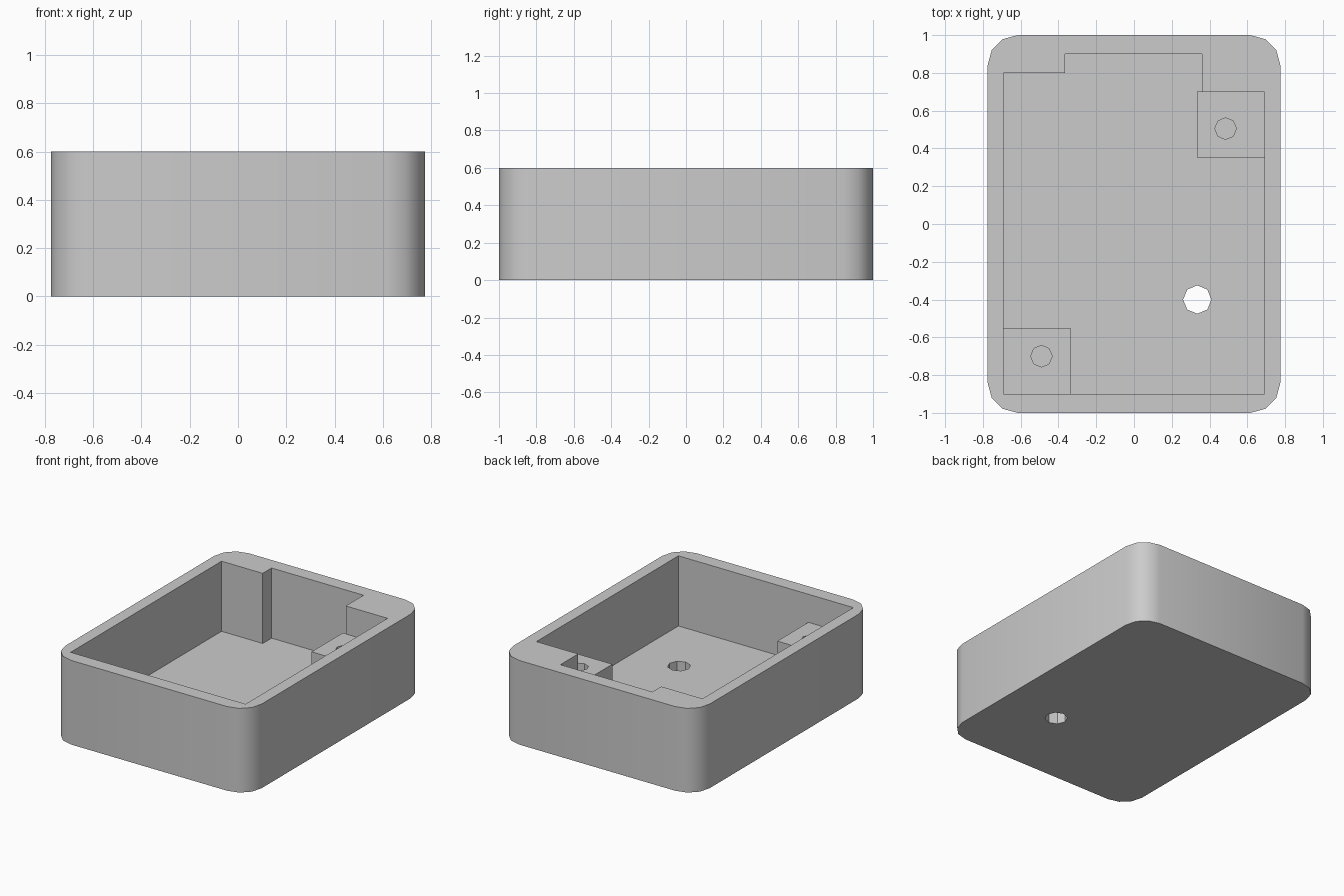
import bpy, bmesh, math

cube = bpy.data.objects.get("Cube")
if cube:
    bpy.data.objects.remove(cube, do_unlink=True)

grey = bpy.data.materials.new("plain grey")
grey.use_nodes = True
COLOR = (0.6, 0.6, 0.6, 1)
grey.diffuse_color = COLOR
grey.node_tree.nodes["Principled BSDF"].inputs["Base Color"].default_value = COLOR

HX, HY, HEIGHT, FLOOR, BOSS_TOP = 0.775, 1.0, 0.6, 0.1, 0.4


def prism(name, outline, z0, z1):
    """Extrude a flat outline upward from z0 to z1."""
    bm = bmesh.new()
    base = bm.faces.new([bm.verts.new((x, y, z0)) for x, y in outline])
    ret = bmesh.ops.extrude_face_region(bm, geom=[base])
    top = [v for v in ret["geom"] if isinstance(v, bmesh.types.BMVert)]
    bmesh.ops.translate(bm, verts=top, vec=(0, 0, z1 - z0))
    bmesh.ops.recalc_face_normals(bm, faces=bm.faces)
    mesh = bpy.data.meshes.new(name)
    bm.to_mesh(mesh)
    bm.free()
    mesh.materials.append(grey)
    obj = bpy.data.objects.new(name, mesh)
    bpy.context.collection.objects.link(obj)
    return obj


def arc(cx, cy, r, start, sweep, steps):
    return [(cx + r * math.cos(math.radians(start + sweep * i / steps)),
             cy + r * math.sin(math.radians(start + sweep * i / steps)))
            for i in range(steps + 1)]


def octagon(cx, cy, r):
    return arc(cx, cy, r, 0, 315, 7)


def cut(obj, cutter):
    """Subtract the cutter for good, then discard it."""
    mod = obj.modifiers.new("cut", "BOOLEAN")
    mod.operation, mod.solver, mod.object = "DIFFERENCE", "EXACT", cutter
    bpy.context.view_layer.objects.active = obj
    bpy.ops.object.modifier_apply(modifier=mod.name)
    bpy.data.objects.remove(cutter, do_unlink=True)


# Tray with rounded vertical corners
R = 0.16
corners = [(1, 1, 0), (-1, 1, 90), (-1, -1, 180), (1, -1, 270)]
outline = [p for sx, sy, a in corners
           for p in arc(sx * (HX - R), sy * (HY - R), R, a, 90, 3)]
tray = prism("tray", outline, 0, HEIGHT)

# Stepped cavity and the round drain through the floor
cavity = [(-0.69, -0.9), (0.69, -0.9), (0.69, 0.7), (0.36, 0.7),
          (0.36, 0.9), (-0.365, 0.9), (-0.365, 0.8), (-0.69, 0.8)]
cut(tray, prism("cavity_cutter", cavity, FLOOR, HEIGHT + 0.1))
cut(tray, prism("floor_hole_cutter", octagon(0.335, -0.4, 0.075), -0.1, FLOOR + 0.1))

# Smooth the rounded corners, keep everything else crisp
bpy.ops.object.select_all(action="DESELECT")
tray.select_set(True)
bpy.context.view_layer.objects.active = tray
bpy.ops.object.shade_smooth_by_angle(angle=math.radians(35))

# Two square screw posts with blind holes
SIDE = 0.355
for name, x, y, hx, hy in [("back_left_post", 0.335, 0.35, 0.485, 0.505),
                           ("front_right_post", -0.69, -0.905, -0.49, -0.7)]:
    square = [(x, y), (x + SIDE, y), (x + SIDE, y + SIDE), (x, y + SIDE)]
    post = prism(name, square, FLOOR, BOSS_TOP)
    cut(post, prism("post_hole_cutter", octagon(hx, hy, 0.057), FLOOR - 0.1, BOSS_TOP + 0.1))
